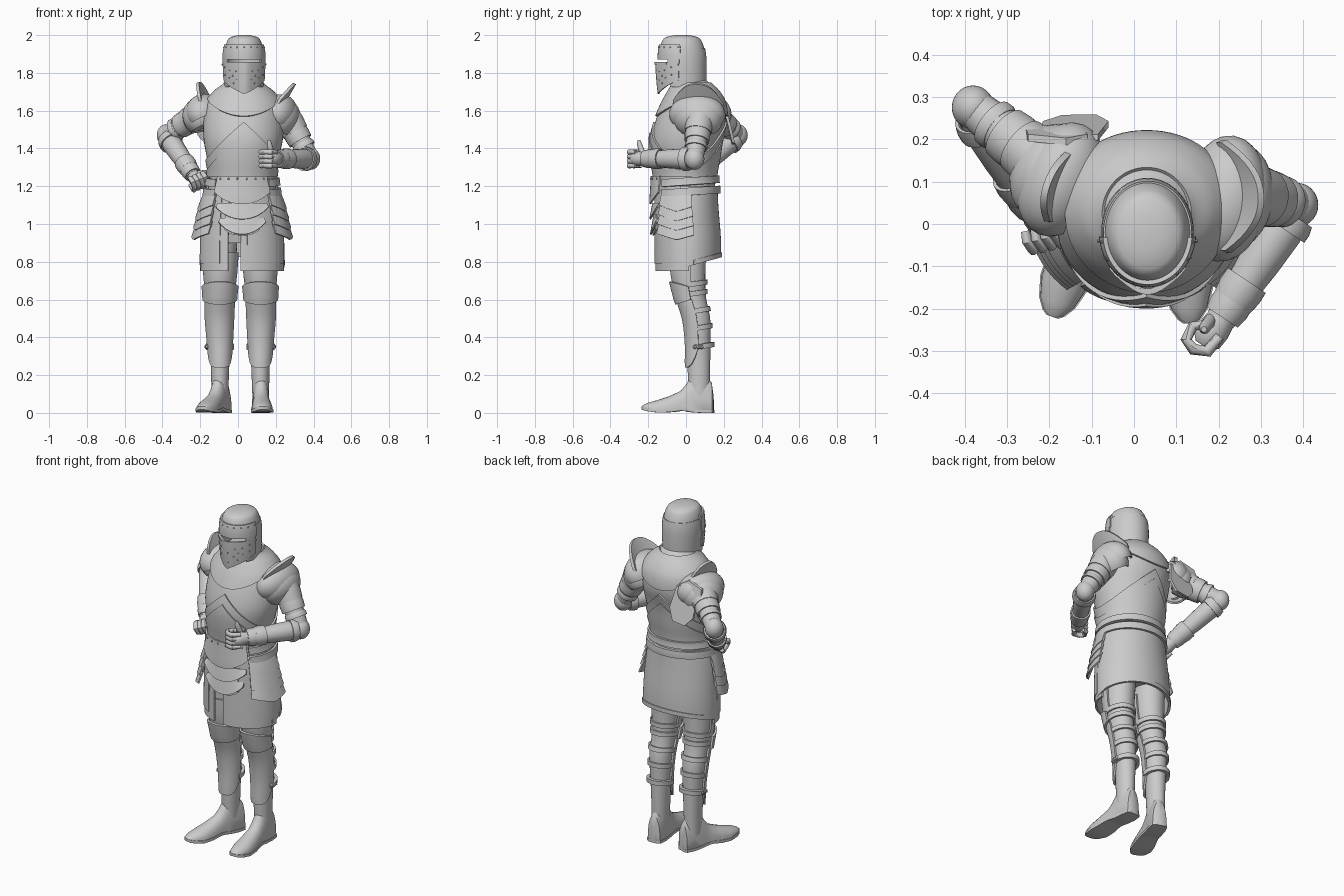
import bpy, bmesh
from math import sin, cos, pi, radians, exp
from mathutils import Vector as V, Matrix

if "Cube" in bpy.data.objects:
    bpy.data.objects.remove(bpy.data.objects["Cube"])

def finish(name, bm, thick=0, bevel=0):
    bmesh.ops.recalc_face_normals(bm, faces=bm.faces)
    me = bpy.data.meshes.new(name)
    bm.to_mesh(me); bm.free()
    ob = bpy.data.objects.new(name, me)
    bpy.context.collection.objects.link(ob)
    bpy.ops.object.select_all(action='DESELECT')
    bpy.context.view_layer.objects.active = ob
    ob.select_set(True)
    if thick:
        m = ob.modifiers.new('thickness', 'SOLIDIFY')
        m.thickness, m.offset = thick, 0
        bpy.ops.object.modifier_apply(modifier=m.name)
    bpy.ops.object.shade_smooth_by_angle(angle=radians(38))
    return ob

def loft(name, rings, closed=True, cap=True, thick=0):
    bm = bmesh.new()
    vs = [[bm.verts.new(p) for p in r] for r in rings]
    n = len(vs[0])
    for a, b in zip(vs, vs[1:]):
        for i in range(n if closed else n - 1):
            j = (i + 1) % n
            bm.faces.new((a[i], a[j], b[j], b[i]))
    if cap:
        bm.faces.new(vs[0]); bm.faces.new(vs[-1])
    return finish(name, bm, thick)

def sample(prof, z):
    # smooth interpolation of (z, cx, cy, rx, ry) rows, rising in z
    z = min(max(z, prof[0][0]), prof[-1][0])
    k = next(i for i in range(len(prof) - 1) if z <= prof[i + 1][0])
    p, q = prof[k], prof[k + 1]
    o, r = prof[max(k - 1, 0)], prof[min(k + 2, len(prof) - 1)]
    h = q[0] - p[0]
    t = (z - p[0]) / h
    res = []
    for i in range(1, 5):
        m0 = (q[i] - o[i]) / (q[0] - o[0]) * h
        m1 = (r[i] - p[i]) / (r[0] - p[0]) * h
        res.append((2*t**3 - 3*t*t + 1) * p[i] + (t**3 - 2*t*t + t) * m0 + (3*t*t - 2*t**3) * q[i] + (t**3 - t*t) * m1)
    return res

def on(prof, a, z, off=0):
    # angle 0 is the front, positive towards +x
    cx, cy, rx, ry = sample(prof, z)
    return V((cx + (rx + off) * sin(a), cy - (ry + off) * cos(a), z))

def body(name, prof, rows=24, n=40):
    z0, z1 = prof[0][0], prof[-1][0]
    return loft(name, [[on(prof, 2*pi*i/n, z0 + (z1 - z0) * j / rows) for i in range(n)] for j in range(rows + 1)])

def patch(name, prof, a0, a1, zb, zt, off=0.01, thick=0.01, rows=8, flare=0):
    f = lambda v, a: v(a) if callable(v) else v
    full = a1 - a0 >= 360
    n = 72 if full else max(8, int((a1 - a0) / 5))
    angs = [radians(a0 + (a1 - a0) * i / n) for i in range(n if full else n + 1)]
    rings = []
    for j in range(rows + 1):
        t = j / rows
        rings.append([on(prof, a, f(zb, a) * (1 - t) + f(zt, a) * t, f(off, a) + flare * (1 - t)) for a in angs])
    return loft(name, rings, full, False, thick)

def tube(name, pts, n=20, cap=True, thick=0):
    P = [V(p[:3]) for p in pts]
    ref = (P[-1] - P[0]).orthogonal()
    rings = []
    for i, p in enumerate(P):
        t = (P[min(i + 1, len(P) - 1)] - P[max(i - 1, 0)]).normalized()
        u = (ref - t * ref.dot(t)).normalized()
        w = t.cross(u)
        rings.append([p + pts[i][3] * (u * cos(2*pi*k/n) + w * sin(2*pi*k/n)) for k in range(n)])
    return loft(name, rings, True, cap, thick)

def lames(name, p0, p1, segs):
    # open flared plates around a limb: (t0, r0, t1, r1)
    p0, p1 = V(p0), V(p1)
    for i, (t0, r0, t1, r1) in enumerate(segs):
        tube(f'{name}_{i+1}', [(*p0.lerp(p1, t), r) for t, r in ((t0, r0), ((t0+t1)/2, (r0+r1)/2 + .003), (t1, r1))], 24, False, .008)

def ball(name, c, rad, yaw=0, tilt=0, cut=None, thick=0):
    bm = bmesh.new()
    bmesh.ops.create_uvsphere(bm, u_segments=28, v_segments=18, radius=1)
    M = Matrix.Translation(c) @ Matrix.Rotation(radians(yaw), 4, 'Z') @ Matrix.Rotation(radians(tilt), 4, 'Y')
    bm.transform(M @ Matrix.Diagonal((*rad, 1)))
    if cut is not None:
        bmesh.ops.bisect_plane(bm, geom=bm.verts[:] + bm.edges[:] + bm.faces[:], plane_co=V(c) + M.to_3x3() @ V((0, 0, cut)),
                               plane_no=M.to_3x3() @ V((0, 0, -1)), clear_outer=True)
    return finish(name, bm, thick)

def rivets(name, pts, r=.005):
    bm = bmesh.new()
    for p in pts:
        bmesh.ops.create_icosphere(bm, subdivisions=1, radius=r, matrix=Matrix.Translation(p))
    finish(name, bm)

# torso, neck and layered breastplate
torso = [(.9, .02, .02, .15, .12), (1.1, .022, .0, .185, .15), (1.18, .022, 0, .18, .156), (1.25, .022, -.005, .172, .155), (1.35, .025, -.005, .19, .172),
         (1.45, .028, .0, .21, .183), (1.55, .03, .025, .212, .185), (1.64, .03, .04, .195, .163), (1.70, .03, .04, .15, .13), (1.74, .03, .03, .10, .10), (1.78, .03, .0, .08, .09)]
body('torso', torso, 36, 48)
patch('gorget', torso, 0, 360, lambda a: 1.66 - .09 * cos(a) ** 2, 1.745, .005, .011, 12)
for i, drop in enumerate((0, .055)):
    patch(f'chevron_plate_{i+1}', torso, 0, 360, 1.25, lambda a: 1.54 - drop - .2 * abs(sin(a)), .005 + .006 * i, .01)

# tilted double belt at the back and sides
for i, z in enumerate((1.15, 1.205)):
    patch(f'belt_{i+1}', torso, 45, 315, lambda a: z - .012 * cos(a), lambda a: z + .04 - .012 * cos(a), .018, .018, 4)

# skirt: back cloth, front panels and their trims
skirt = [(.72, .022, .01, .212, .162), (.9, .022, .01, .211, .164), (1.1, .022, .002, .196, .157), (1.22, .022, 0, .174, .154)]
hem = lambda a: .775 - .05 * cos(a)
patch('skirt_back', skirt, 80, 280, hem, 1.2, .007, .01)
patch('skirt_hem', skirt, 100, 260, hem, lambda a: hem(a) + .025, .011, .012, 2)
for name, a0, a1 in (('left', -2, 92), ('right', -92, -20)):
    patch('skirt_panel_' + name, skirt, a0, a1, .75, 1.18, .004, .012)
    patch('skirt_inset_' + name, skirt, a0 + 9, a1 - 12, .79, 1.16, .009, .01)

# front fauld lames, hanging from the waist to a blunt point
for i in (2, 1, 0):
    w = 42 - 5 * i
    patch(f'front_fauld_{i+1}', torso if i == 0 else skirt, -w, w, lambda a: 1.105 - .08 * i + .065 * min(1, abs(a) / radians(w)) ** 2,
          1.255 if i == 0 else 1.19 - .08 * i, .022 - .003 * i, .009, 6, .016)
patch('fauld_tip', skirt, -24, 24, lambda a: .94 + .03 * (abs(a) / .42) ** 3, 1.05, .014, .009, 4, .006)
rivets('fauld_rivets', [on(torso, radians(a), 1.24, .028) for a in range(-35, 36, 14)], .006)

# hip tassets, four overlapping pointed lames a side
for s, side in ((1, 'left'), (-1, 'right')):
    for i in range(4):
        a0, a1 = sorted((s * 42, s * 99))
        patch(f'hip_tasset_{side}_{i+1}', skirt, a0, a1, lambda a: 1.065 - .05 * i + .06 * abs(abs(a) - 1.3),
              1.18 - .055 * i, .012 + .007 * i, .009, 5, .022)

# legs, greaves, straps and boots
foot = [(.086, .025, .0, .09), (.076, .04, 0, .16), (.03, .046, 0, .22), (-.03, .045, .004, .2), (-.06, .046, .01, .15), (-.09, .048, .012, .115),
        (-.15, .055, .004, .088), (-.21, .056, .002, .068), (-.26, .042, .008, .054), (-.285, .025, .014, .042), (-.295, .012, .018, .034)]
for s, side, yaw in ((1, 'left', 2), (-1, 'right', -19)):
    c = lambda d: .012 + s * d
    leg = [(.09, c(.108), .07, .044, .055), (.25, c(.107), .068, .049, .06), (.38, c(.108), .068, .056, .061), (.5, c(.11), .06, .064, .068),
           (.62, c(.108), .03, .068, .075), (.75, c(.106), .015, .08, .088), (1.0, c(.1), .015, .09, .1)]
    body('leg_' + side, leg, 30, 28)
    patch('greave_' + side, leg, -88, 88, lambda a: .24 + .02 * a ** 4, .6, .009, .011, 12)
    patch('knee_plate_' + side, leg, -85, 85, lambda a: .575 + .012 * a * a, lambda a: .695 - .012 * a * a, .02, .012)
    patch('thigh_plate_' + side, leg, -95, 95, .67, .85, .006, .01)
    for i, z in enumerate((.35, .45, .54, .63, .68)):
        tilt = lambda a: z - .012 * cos(a)
        patch(f'leg_strap_{side}_{i+1}', leg, 75, 285, lambda a: tilt(a) - .013, lambda a: tilt(a) + .013, .012 if i == 0 else .006, .018 if i == 0 else .01, 3)
    rivets('strap_buckle_' + side, [on(leg, s * radians(a), .35, .016) for a in (75, 88, 100)], .014)
    M = Matrix.Translation((c(.109), .06, 0)) @ Matrix.Rotation(radians(yaw), 4, 'Z')
    rings, soles = [], []
    for y, w, zb, zt in foot:
        rings.append([M @ V((w * cos(t), y, zb + .012 + (zt - zb - .012) * max(0, sin(t)) ** .85 - .008 * max(0, -sin(t))))
                      for t in [2 * pi * k / 24 for k in range(24)]])
        soles.append([M @ V((x * (w + .003), y, z)) for x, z in ((-1, zb), (1, zb), (1, zb + .016), (-1, zb + .016))])
    loft('boot_' + side, rings)
    loft('sole_' + side, soles)

# helmet: skull, dome, brow and keeled visor around an open sight
helm = [(1.66, .032, -.012, .093, .112), (1.78, .032, -.016, .102, .12), (1.88, .032, -.018, .105, .122), (1.93, .032, -.02, .1, .117),
        (1.97, .032, -.022, .088, .103), (1.99, .032, -.022, .07, .083), (2.0, .032, -.022, .03, .038)]
keel = lambda a: .005 + .013 * exp(-(a / .35) ** 2)
patch('helmet_skull', helm, 55, 305, 1.725, 1.93, 0, .008)
loft('helmet_dome', [[on(helm, 2 * pi * i / 48, z) for i in range(48)] for z in (1.915, 1.93, 1.945, 1.96, 1.972, 1.982, 1.99, 1.996, 2.0)])
patch('helmet_brow', helm, -85, 85, 1.872, 1.95, .005, .01, 5)
patch('visor', helm, -80, 80, lambda a: 1.688 + .075 * abs(a) / 1.4, 1.855, keel, .01, 8)
for s, side in ((1, 'left'), (-1, 'right')):
    a0, a1 = sorted((s * 52, s * 82))
    patch('sight_side_' + side, helm, a0, a1, 1.85, 1.876, .005, .01, 2)
patch('visor_ridge', helm, -5, 5, 1.69, 1.857, .02, .006, 6)
patch('visor_trim', helm, -50, 50, 1.845, 1.857, lambda a: keel(a) + .004, .01, 2)
rivets('visor_breaths', [on(helm, s * radians(a), z, keel(radians(a)) + .004) for s in (1, -1)
                         for a, z in ((22, 1.81), (42, 1.815), (32, 1.785), (20, 1.765), (44, 1.775), (30, 1.745), (62, 1.83), (62, 1.79))])
rivets('helmet_rivets', [on(helm, radians(a), 1.935, .009) for a in range(-80, 81, 20)] + [on(helm, s * radians(80), 1.845, .012) for s in (1, -1)], .005)

# arms: upper arm, elbow cop, forearm, flared cuff and gauntlet fist
def arm(side, sh, el, wr, up, curl):
    sh, el, wr = V(sh), V(el), V(wr)
    L = lambda a, b, t, r: (*a.lerp(b, t), r)
    tube('upper_arm_' + side, [L(sh, el, 0, .055), L(sh, el, .4, .058), L(sh, el, .8, .05), L(sh, el, 1, .046)])
    lames('arm_lame_' + side, sh, el, [(.05, .07, .4, .066), (.36, .061, .6, .061), (.66, .052, .76, .056)])
    ball('elbow_cop_' + side, el, (.05, .052, .058))
    lames('elbow_rim_' + side, el, wr, [(.08, .055, .2, .06)])
    tube('forearm_' + side, [L(el, wr, 0, .044), L(el, wr, .22, .054), L(el, wr, .5, .05), L(el, wr, .8, .041), L(el, wr, 1, .036)])
    lames('gauntlet_cuff_' + side, el, wr, [(.66, .05, .84, .046), (.82, .045, .98, .04)])
    f = (wr - el).normalized()
    u = V(up); u = (u - f * u.dot(f)).normalized()
    s = f.cross(u) * curl
    tube('palm_' + side, [(*(wr + f * d), r) for d, r in ((-.01, .034), (.03, .039), (.06, .036), (.075, .022))], 14)
    for i in range(4):
        b = wr + u * (.036 - .024 * i)
        tube(f'finger_{side}_{i+1}', [(*(b + f * x + s * y), r) for x, y, r in
             ((.035, -.02, .012), (.08, -.016, .015), (.095, .015, .014), (.085, .042, .014), (.05, .046, .013), (.035, .03, .01))], 10)
    tube('thumb_' + side, [(*(wr + f * x + u * z + s * .02), r) for x, z, r in ((.015, .02, .015), (.03, .055, .015), (.04, .08, .013), (.042, .1, .007))], 10)

arm('left', (.25, .075, 1.58), (.385, .045, 1.345), (.205, -.225, 1.345), (0, 0, 1), 1)
arm('right', (-.19, .125, 1.59), (-.38, .275, 1.47), (-.235, .035, 1.255), (.6, .3, .4), 1)

# pauldrons: stacked domes
ball('pauldron_left', (.215, .06, 1.58), (.092, .145, .105), -8, 28, -.03, .01)
ball('pauldron_left_lower', (.232, .065, 1.555), (.088, .125, .105), -8, 28, -.055, .01)
ball('pauldron_right', (-.172, .105, 1.585), (.092, .135, .1), -22, -25, -.03, .01)
ball('pauldron_right_lower', (-.195, .12, 1.565), (.088, .115, .1), -22, -25, -.055, .01)

# upright shoulder guards
def wing(name, c, half, lean, bow):
    c, half, lean, bow = V(c), V(half), V(lean), V(bow)
    rings = []
    for j in range(5):
        rings.append([c + half * t - bow * t * t + lean * (j / 4) * (1 - abs(t) ** 2.5 * .75) for t in [k / 8 - 1 for k in range(17)]])
    loft(name, rings, False, False, .016)

wing('shoulder_guard_left', (.25, .065, 1.655), (-.005, .13, -.01), (.05, 0, .088), (.045, 0, .025))
wing('shoulder_guard_right', (-.185, .09, 1.66), (.03, .085, -.01), (-.02, .005, .09), (-.015, 0, .02))

# shoulder blade plate behind the right shoulder
outline = [(-.225, 1.6), (-.085, 1.62), (-.06, 1.5), (-.09, 1.43), (-.17, 1.42), (-.215, 1.47)]
loft('shoulder_blade_plate', [[(x, y + .05 * (x + .06) - .25 * (z - 1.5), z) for x, z in outline] for y in (.228, .243)])
outline = [(-.26, 1.56), (-.12, 1.58), (-.11, 1.64), (-.16, 1.67), (-.25, 1.64)]
loft('shoulder_rear_flap', [[(x, y + .3 * (1.64 - z), z) for x, z in outline] for y in (.195, .212)])
